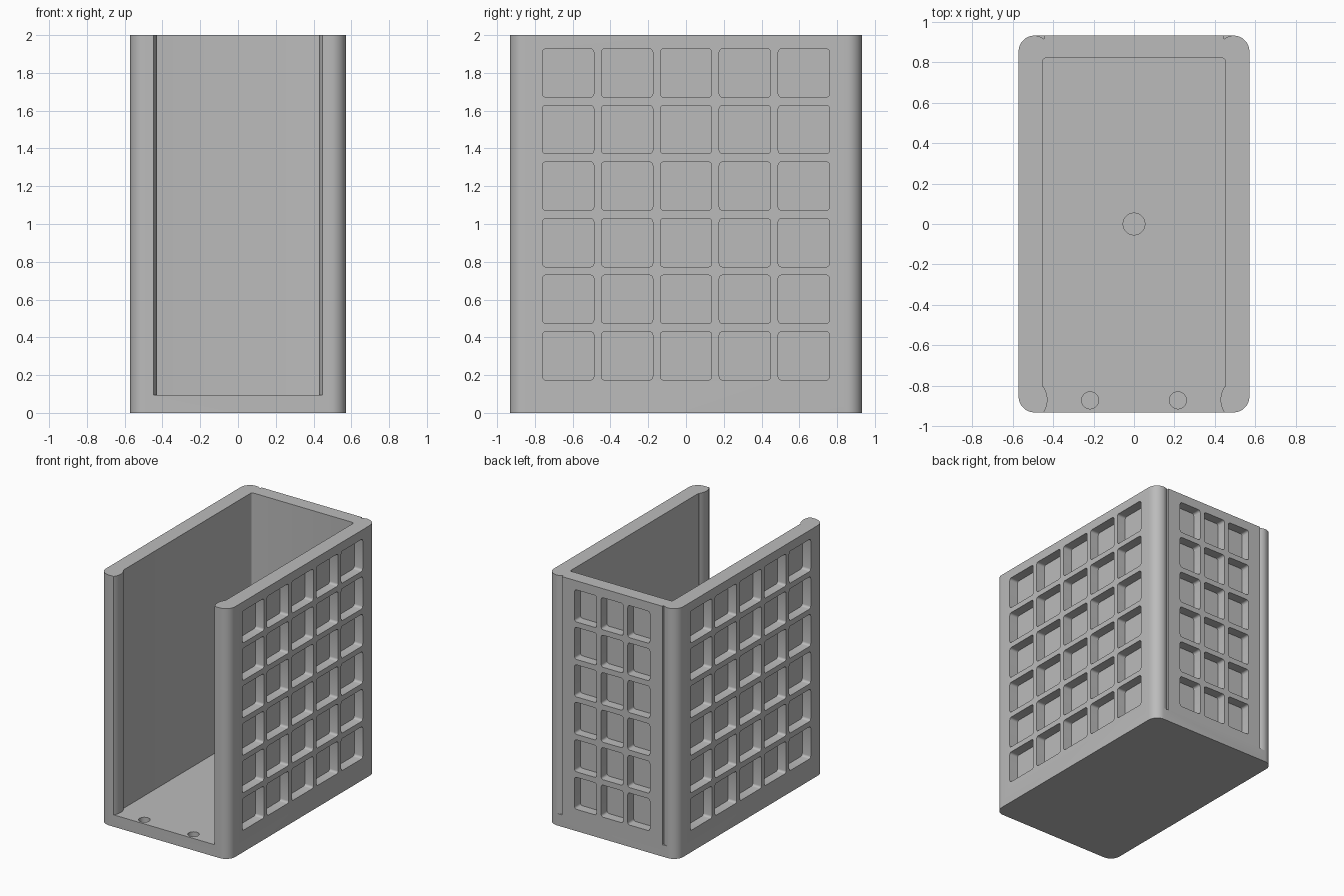
import bpy, bmesh
from math import radians, sin, cos
from mathutils import Matrix, Vector

cube = bpy.data.objects.get("Cube")
if cube:
    bpy.data.objects.remove(cube, do_unlink=True)

HALF_X, HALF_Y, HEIGHT, FLOOR = 0.571, 0.932, 2.0, 0.095
POCKET_DEPTH = 0.075


def arc(cx, cy, r, start, end, steps=8):
    """Points on an arc, angles in degrees."""
    angles = [radians(start + (end - start) * i / steps) for i in range(steps + 1)]
    return [(cx + r * cos(a), cy + r * sin(a)) for a in angles]


def rounded_rect(hx, hy, r, steps=8):
    corners = [(1, 1, 0), (-1, 1, 90), (-1, -1, 180), (1, -1, 270)]
    return [p for sx, sy, a in corners
            for p in arc(sx * (hx - r), sy * (hy - r), r, a, a + 90, steps)]


def mirrored(points):
    return [(-x, y) for x, y in reversed(points)]


def prism(bm, profile, bottom, top, matrix=Matrix()):
    """Extrude a closed profile along local z, then place it."""
    face = bm.faces.new([bm.verts.new((x, y, bottom)) for x, y in profile])
    side = bmesh.ops.extrude_face_region(bm, geom=[face])["geom"]
    raised = [v for v in side if isinstance(v, bmesh.types.BMVert)]
    bmesh.ops.translate(bm, verts=raised, vec=(0, 0, top - bottom))
    bmesh.ops.transform(bm, matrix=matrix, verts=raised + list(face.verts))


def make_object(name, bm):
    bmesh.ops.recalc_face_normals(bm, faces=bm.faces)
    mesh = bpy.data.meshes.new(name)
    bm.to_mesh(mesh)
    bm.free()
    obj = bpy.data.objects.new(name, mesh)
    bpy.context.collection.objects.link(obj)
    return obj


def cut(target, name, bm):
    """Subtract a cutter and discard it."""
    cutter = make_object(name, bm)
    cutter.hide_render = True
    mod = target.modifiers.new(name, 'BOOLEAN')
    mod.operation, mod.solver, mod.object = 'DIFFERENCE', 'EXACT', cutter
    bpy.ops.object.modifier_apply(modifier=mod.name)
    bpy.data.objects.remove(cutter, do_unlink=True)


# Outer body with rounded upright edges
bm = bmesh.new()
prism(bm, rounded_rect(HALF_X, HALF_Y, 0.08), 0, HEIGHT)
body = make_object("open_front_bin", bm)
bpy.ops.object.select_all(action='DESELECT')
body.select_set(True)
bpy.context.view_layer.objects.active = body

# Inside space, with a rounded rib beside the front opening
bm = bmesh.new()
right = [(0.445, -1.0)]
right += arc(0.543, -0.869, 0.115, 214, 146, 10)
right += [(0.452, -0.803)] + arc(0.437, 0.805, 0.015, 0, 90, 4)
prism(bm, right + mirrored(right), FLOOR, HEIGHT + 0.2)
cut(body, "inside_cutter", bm)

# Upright grooves on the back
bm = bmesh.new()
groove = [(0.495, 1.0)] + arc(0.495, HALF_Y - 0.08, 0.08, 90, 129) + [(0.445, 1.0)]
for outline in (groove, mirrored(groove)):
    prism(bm, outline, FLOOR, HEIGHT + 0.2)
cut(body, "groove_cutter", bm)

# Grid of shallow pockets on both sides and the back
bm = bmesh.new()
sides = [(90, HALF_X, 5, 0.312, 0.272), (-90, HALF_X, 5, 0.312, 0.272),
         (180, HALF_Y, 3, 0.235, 0.195)]
for turn, distance, columns, pitch, width in sides:
    outline = rounded_rect(width / 2, 0.128, 0.018, 4)
    facing = Matrix.Rotation(radians(turn), 4, 'Z') @ Matrix.Rotation(radians(90), 4, 'X')
    for row in range(6):
        for column in range(columns):
            centre = Vector(((column - (columns - 1) / 2) * pitch, 0.302 + 0.2995 * row, distance))
            prism(bm, outline, -POCKET_DEPTH, 0.1, facing @ Matrix.Translation(centre))
cut(body, "pocket_cutter", bm)

# Blind round holes in the floor
bm = bmesh.new()
for x, y, r in [(0, 0, 0.054), (-0.217, -0.872, 0.042), (0.217, -0.872, 0.042)]:
    prism(bm, arc(x, y, r, 0, 360, 32)[:-1], 0.04, 0.2)
cut(body, "floor_hole_cutter", bm)

# Single grey plastic
grey = bpy.data.materials.new("grey_plastic")
grey.use_nodes = True
colour = (0.5, 0.5, 0.5, 1)
grey.diffuse_color = colour
grey.node_tree.nodes["Principled BSDF"].inputs["Base Color"].default_value = colour
body.data.materials.clear()
body.data.materials.append(grey)
bpy.ops.object.shade_smooth_by_angle(angle=radians(30))
